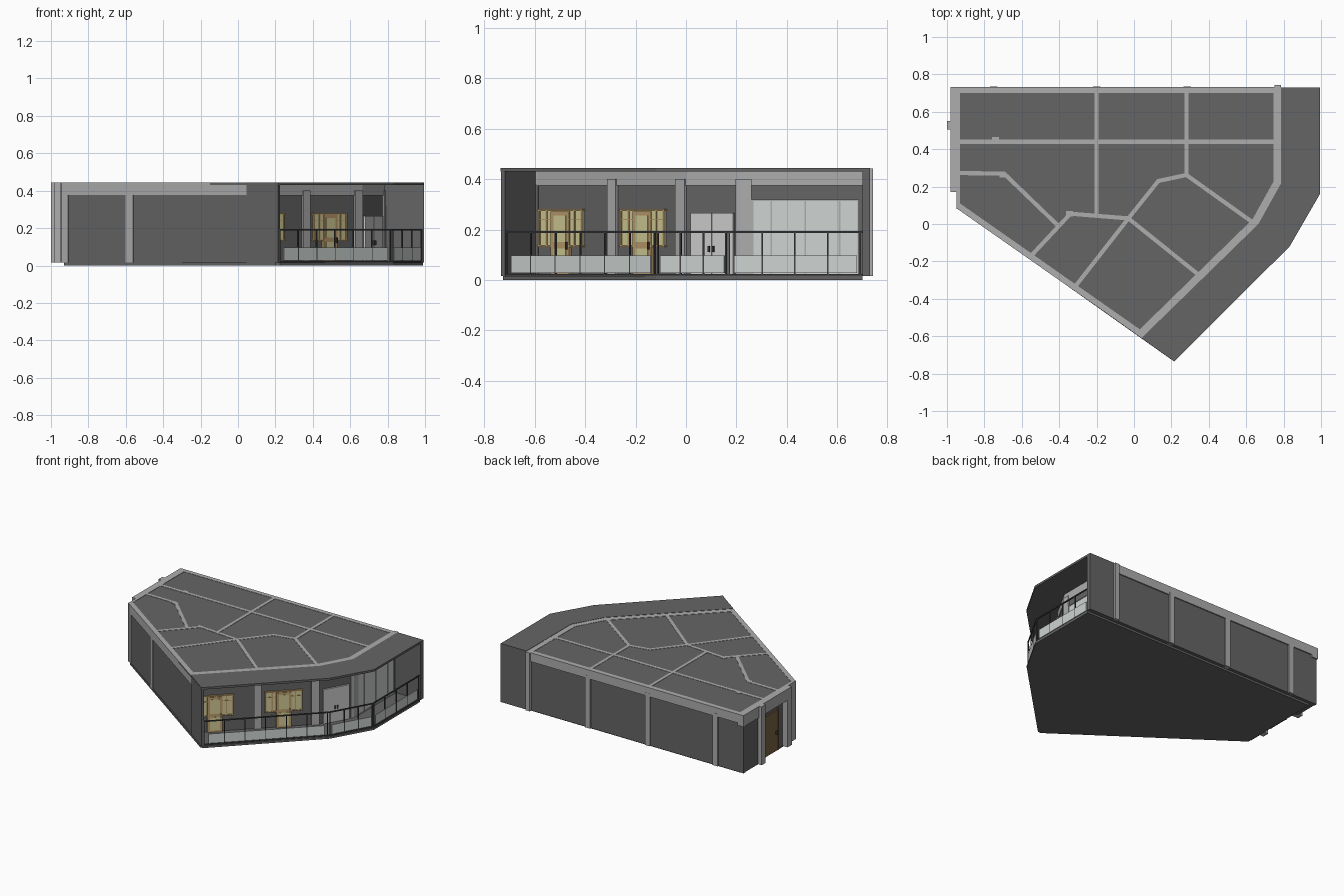
import bpy, bmesh
from mathutils import Vector

if "Cube" in bpy.data.objects:
    bpy.data.objects.remove(bpy.data.objects["Cube"])

def mat(name, r, g, b):
    m = bpy.data.materials.new(name)
    m.diffuse_color = (r, g, b, 1)
    m.use_nodes = True
    m.node_tree.nodes["Principled BSDF"].inputs["Base Color"].default_value = m.diffuse_color
    return m

DARK = mat("dark_grey", .13, .13, .13)
BLACK = mat("rail_grey", .06, .06, .06)
LIGHT = mat("light_grey", .42, .42, .42)
PALE = mat("pale_glass", .62, .66, .65)
WHITE = mat("door_white", .6, .6, .6)
CREAM = mat("cream_pane", .64, .6, .3)
TAN = mat("tan_frame", .5, .33, .15)
BROWN = mat("brown_wood", .2, .13, .06)

def prism(name, pts, z0, z1, m):
    """Extrude a plan outline from z0 to z1."""
    bm = bmesh.new()
    lo = [bm.verts.new((x, y, z0)) for x, y in pts]
    hi = [bm.verts.new((x, y, z1)) for x, y in pts]
    bm.faces.new(lo[::-1])
    bm.faces.new(hi)
    n = len(pts)
    for i in range(n):
        j = (i + 1) % n
        bm.faces.new((lo[i], lo[j], hi[j], hi[i]))
    bmesh.ops.recalc_face_normals(bm, faces=bm.faces)
    me = bpy.data.meshes.new(name)
    bm.to_mesh(me)
    bm.free()
    me.materials.append(m)
    ob = bpy.data.objects.new(name, me)
    bpy.context.collection.objects.link(ob)
    return ob

def box(name, x0, x1, y0, y1, z0, z1, m):
    return prism(name, [(x0, y0), (x1, y0), (x1, y1), (x0, y1)], z0, z1, m)

def offset(path, d):
    """Mitred offset of a plan path to its left."""
    p = [Vector(q) for q in path]
    nrm = []
    for a, b in zip(p, p[1:]):
        t = (b - a).normalized()
        nrm.append(Vector((-t.y, t.x)))
    out = []
    for i, q in enumerate(p):
        n0, n1 = nrm[max(i - 1, 0)], nrm[min(i, len(nrm) - 1)]
        out.append(tuple(q + (n0 + n1) * d / (1 + n0.dot(n1))))
    return out

def ribbon(name, path, a, b, z0, z1, m):
    return prism(name, offset(path, a) + offset(path, b)[::-1], z0, z1, m)

def on(p, q, t0, t1):
    p, q = Vector(p), Vector(q)
    return [tuple(p.lerp(q, t0)), tuple(p.lerp(q, t1))]

def by_y(p, q, y0, y1):
    """Piece of line pq between two y values."""
    d = q[1] - p[1]
    return on(p, q, (y0 - p[1]) / d, (y1 - p[1]) / d)

TOP, FL = .443, .015

# Floor and roof slabs
prism("floor_slab", [(-.93, .70), (.99, .70), (.99, .16), (.83, -.12),
                     (.225, -.725), (.2, -.725), (-.93, .075)], 0, FL, DARK)
EDGE = [(.215, -.735), (.832, -.12), (.994, .16), (.994, .73)]
prism("roof_slab", [(-.96, .72)] + EDGE[::-1] + [(-.945, .09)], .43, .441, DARK)

# Balcony facade line, interior on the left side
F = [(.045, -.605), (.665, .0), (.785, .215), (.785, .72)]
prism("balcony_roof", EDGE + F[::-1], .43, .445, DARK)
ribbon("facade_wall", F, .006, .035, FL, .40, DARK)
ribbon("facade_beam", F, 0, .04, .375, TOP, LIGHT)
for i, (s, y0, y1) in enumerate([(0, -.31, -.275), (0, -.04, -.002)]):
    ribbon(f"facade_pillar_{i}", by_y(F[s], F[s + 1], y0, y1), -.006, .035, FL, .40, LIGHT)
ribbon("facade_corner_pillar", [on(F[1], F[2], .93, 1)[0], F[2], (.785, .26)],
       -.006, .035, FL, .40, LIGHT)

# Front wall with top beam and pillars
A, B = (-.95, .085), (.045, -.612)
ribbon("front_wall", [A, B], .006, .03, FL, .40, DARK)
ribbon("front_beam", [A, B], 0, .032, .378, TOP, LIGHT)
ribbon("balcony_front_end", [B, (.215, -.733)], .0, .018, FL, .445, DARK)
for i, (t0, t1) in enumerate([(0, .04), (.35, .39)]):
    ribbon(f"front_pillar_{i}", on(A, B, t0, t1), 0, .032, FL, .40, LIGHT)

# Back wall with top beam and pillars
box("back_wall", -.975, .785, .70, .724, FL, .40, DARK)
box("back_beam", -.98, .785, .70, .733, .378, TOP, LIGHT)
box("balcony_back_end", .785, .994, .70, .73, FL, .445, DARK)
for i, x in enumerate([-.75, -.2, .285]):
    box(f"back_pillar_{i}", x - .02, x + .02, .70, .734, FL, .40, LIGHT)
box("back_pillar_end", .75, .785, .70, .742, FL, TOP, LIGHT)

# Left wall with recessed entrance
box("left_wall", -.972, -.935, .53, .724, FL, .40, DARK)
box("left_beam", -.98, -.93, .175, .733, .36, TOP, LIGHT)
box("left_pillar_back", -1, -.93, .505, .55, FL, TOP, LIGHT)
box("left_pillar_front", -.98, -.93, .17, .22, FL, TOP, LIGHT)
box("left_corner_wall", -.95, -.93, .08, .175, FL, TOP, LIGHT)
box("entrance_wall", -.94, -.925, .2, .52, FL, .40, DARK)
box("entrance_door", -.95, -.935, .29, .43, FL, .31, BROWN)
for i, y in enumerate([.28, .43]):
    box(f"entrance_jamb_{i}", -.953, -.935, y, y + .01, FL, .32, BROWN)
box("entrance_handle", -.96, -.95, .31, .318, .14, .165, BLACK)

# Inner partitions, their tops show on the roof
WALLS = [
    [(-.93, .44), (.76, .44)],
    [(-.2, .04), (-.2, .71)],
    [(.28, .265), (.28, .71)],
    [(-.93, .272), (-.695, .27), (-.41, -.005)],
    [(-.555, -.175), (-.34, .055), (-.03, .03)],
    [(-.315, -.335), (-.03, .03), (.13, .23), (.28, .262), (.64, .005)],
    [(-.03, .03), (.35, -.275)],
]
for i, w in enumerate(WALLS):
    ribbon(f"partition_{i}", w, -.011, .011, FL, TOP, LIGHT)
for i, (x, y) in enumerate([(-.74, .45), (-.70, .262), (-.345, .055)]):
    box(f"inner_pillar_{i}", x - .018, x + .018, y - .014, y + .014, FL, TOP, LIGHT)

# Window and door sets on the first facade side
for k, c in enumerate([-.495, -.17]):
    def bit(name, y0, y1, out, z0, z1, m):
        ribbon(f"{name}_{k}", by_y(F[0], F[1], c + y0, c + y1), -out, .02, z0, z1, m)
    bit("window_pane", -.087, .087, .003, .135, .28, CREAM)
    bit("window_sill", -.09, .09, .008, .13, .138, TAN)
    bit("window_head", -.09, .09, .008, .274, .282, TAN)
    for j, y in enumerate([-.087, -.058, .052, .081]):
        bit(f"window_mullion_{j}", y, y + .006, .007, .138, .275, TAN)
    bit("window_crossbar", -.087, .087, .006, .237, .242, TAN)
    bit("door_leaf", -.036, .036, .008, FL, .272, TAN)
    bit("door_pane", -.024, .024, .01, .15, .255, CREAM)
    bit("door_panel", -.024, .024, .01, .03, .125, CREAM)
    bit("door_handle", .026, .031, .016, .12, .15, BLACK)

# White double door on the short facade side
bit2 = lambda n, y0, y1, out, z0, z1, m: ribbon(n, by_y(F[1], F[2], y0, y1), -out, .02, z0, z1, m)
bit2("white_door_left", .02, .104, .006, FL, .266, WHITE)
bit2("white_door_right", .106, .19, .006, FL, .266, WHITE)
for i, y in enumerate([.093, .109]):
    bit2(f"white_door_handle_{i}", y, y + .006, .014, .11, .135, BLACK)

# Sliding glass front
box("sliding_glass", .77, .789, .265, .685, .02, .315, PALE)
for i, y in enumerate([.26, .335, .47, .605, .68]):
    box(f"sliding_mullion_{i}", .77, .793, y, y + .007, FL, .32, LIGHT)
for i, z in enumerate([.013, .313]):
    box(f"sliding_track_{i}", .77, .793, .26, .687, z, z + .007, LIGHT)

# Balcony railing: lower panels, posts and hand rail
R = offset([(.218, -.728), (.83, -.12), (.99, .162), (.99, .70)], .008)
ribbon("hand_rail", R, -.004, .004, .187, .195, BLACK)
ribbon("bottom_rail", R, -.004, .004, FL, .024, BLACK)
for s, n in enumerate([6, 3, 4]):
    p, q = R[s], R[s + 1]
    ribbon(f"rail_panel_{s}", on(p, q, .05, .96), -.003, .003, .028, .097, PALE)
    length = (Vector(q) - Vector(p)).length
    for i in range(n + 1):
        t, h = .015 + .97 * i / n, .003 / length
        ribbon(f"rail_post_{s}_{i}", on(p, q, t - h, t + h), -.0035, .0035, FL, .19, BLACK)
